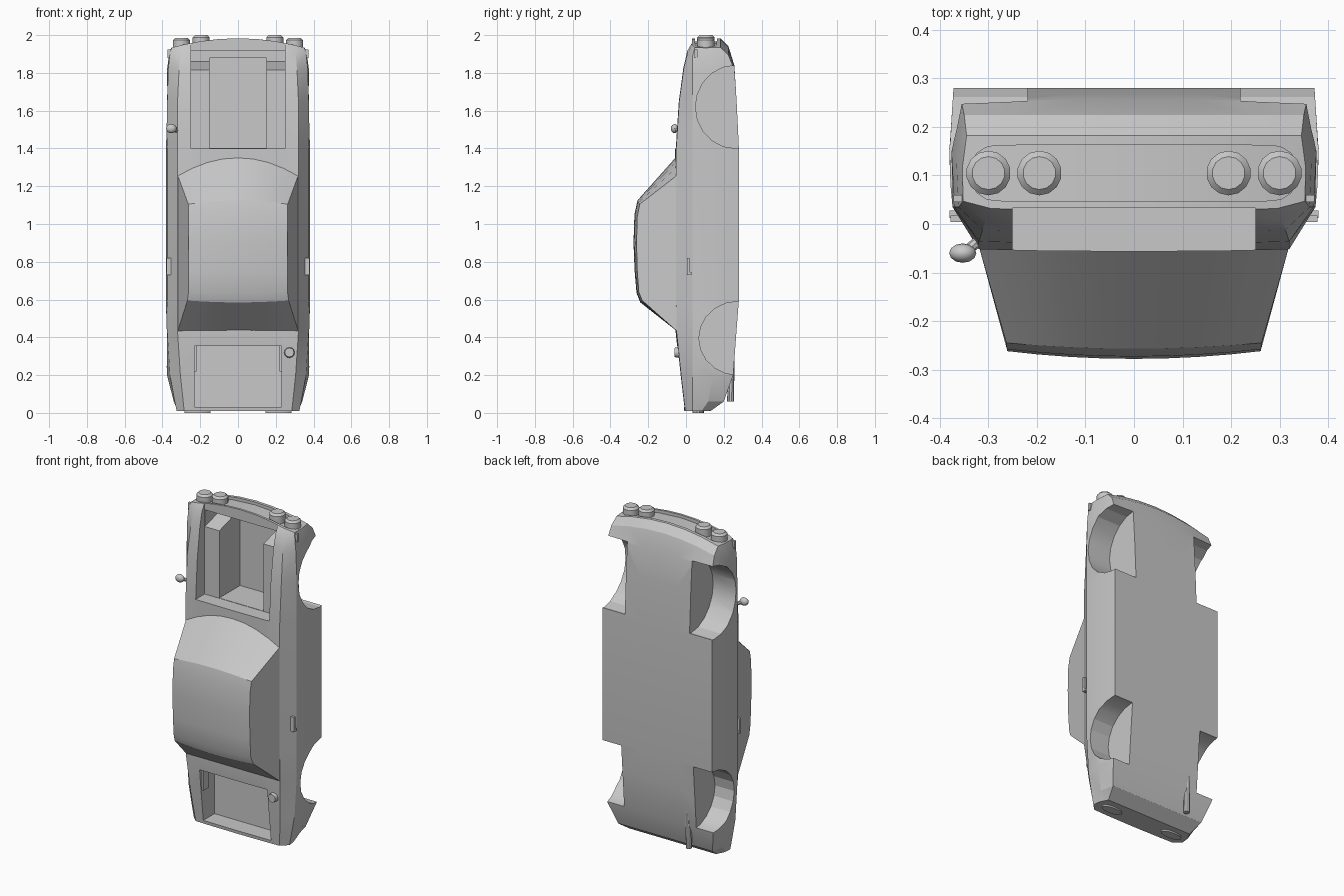
import bpy, bmesh, math
from mathutils import Matrix, Vector

if "Cube" in bpy.data.objects:
    bpy.data.objects.remove(bpy.data.objects["Cube"])

grey = bpy.data.materials.new("light_grey_paint")
grey.diffuse_color = (0.58, 0.58, 0.58, 1)
grey.use_nodes = True
grey.node_tree.nodes["Principled BSDF"].inputs["Base Color"].default_value = grey.diffuse_color


def finish(name, bm, smooth=None):
    bmesh.ops.recalc_face_normals(bm, faces=bm.faces)
    me = bpy.data.meshes.new(name)
    bm.to_mesh(me)
    bm.free()
    me.materials.append(grey)
    ob = bpy.data.objects.new(name, me)
    bpy.context.collection.objects.link(ob)
    if smooth:
        bpy.ops.object.select_all(action='DESELECT')
        ob.select_set(True)
        bpy.context.view_layer.objects.active = ob
        bpy.ops.object.shade_smooth_by_angle(angle=math.radians(smooth))
    return ob


def box(name, x0, x1, y0, y1, z0, z1):
    bm = bmesh.new()
    bmesh.ops.create_cube(bm, size=1)
    for v in bm.verts:
        v.co = Vector(((x0 + x1) / 2 + v.co.x * (x1 - x0), (y0 + y1) / 2 + v.co.y * (y1 - y0),
                       (z0 + z1) / 2 + v.co.z * (z1 - z0)))
    return finish(name, bm)


def rod(name, p, q, r0, r1=None, n=12, sy=1):
    p, q = Vector(p), Vector(q)
    bm = bmesh.new()
    bmesh.ops.create_cone(bm, cap_ends=True, segments=n, radius1=r0, radius2=r0 if r1 is None else r1,
                          depth=(q - p).length)
    rot = (q - p).to_track_quat('Z', 'Y').to_matrix().to_4x4()
    bm.transform(Matrix.Translation((p + q) / 2) @ rot @ Matrix.Diagonal((1, sy, 1, 1)))
    return finish(name, bm, 35)


def prism(name, outline, a, b):
    """Extrude an outline between two mappings a(u,v) and b(u,v)."""
    bm = bmesh.new()
    lo = [bm.verts.new(a(*p)) for p in outline]
    hi = [bm.verts.new(b(*p)) for p in outline]
    n = len(lo)
    bm.faces.new(lo)
    bm.faces.new(hi)
    for i in range(n):
        bm.faces.new((lo[i], lo[(i + 1) % n], hi[(i + 1) % n], hi[i]))
    bmesh.ops.triangulate(bm, faces=[f for f in bm.faces if len(f.verts) > 4])
    return finish(name, bm)


def cut(target, cutter):
    cutter.hide_render = True
    m = target.modifiers.new("cut", 'BOOLEAN')
    m.operation, m.object, m.solver = 'DIFFERENCE', cutter, 'EXACT'
    bpy.context.view_layer.objects.active = target
    bpy.ops.object.modifier_apply(modifier=m.name)
    bpy.data.objects.remove(cutter)


# Body shell: z, shoulder x, top y, belt x, middle x, sill x, bottom y
stations = [
    (0.01, .285, -.004, .325, .320, .295, .13),
    (0.06, .290, -.010, .335, .340, .320, .20),
    (0.20, .305, -.026, .360, .376, .360, .25),
    (0.43, .320, -.050, .374, .383, .368, .267),
    (0.60, .320, -.052, .374, .380, .372, .28),
    (1.40, .320, -.052, .374, .380, .372, .28),
    (1.65, .320, -.036, .374, .385, .368, .268),
    (1.84, .312, -.012, .370, .376, .357, .256),
    (1.94, .305, .008, .362, .366, .350, .225),
    (1.983, .295, .032, .352, .354, .345, .182)]
bm = bmesh.new()
rings = []
for z, s, yt, w, wm, ws, yb in stations:
    belt = max(.035, yt + .015)
    half = [(s * .33, yt - .004), (s * .67, yt - .003), (s, yt), (w, belt), (wm, (belt + yb) / 2),
            (ws, yb), (ws * .67, yb), (ws * .33, yb)]
    ring = [(0, yt - .005)] + half + [(0, yb)] + [(-x, y) for x, y in reversed(half)]
    bow = .4 * max(0, min(1, (z - 1.75) / .2))          # nose is bowed
    rings.append([bm.verts.new((x, y, z - bow * x * x)) for x, y in ring])
n = len(rings[0])
for a, b in zip(rings, rings[1:]):
    for i in range(n):
        bm.faces.new((a[i], a[(i + 1) % n], b[(i + 1) % n], b[i]))
for r in (rings[0], rings[-1]):                          # end caps in vertical strips
    for i in range(-3, 3):
        bm.faces.new((r[i], r[i + 1], r[(9 - i - 1) % n], r[(9 - i) % n]))
    bm.faces.new(r[3:7])
    bm.faces.new(r[12:16])
bmesh.ops.triangulate(bm, faces=bm.faces)
body = finish("car_body", bm)

# Wheel wells
for cz, cy, rz, ry, inner in ((1.62, .262, .22, .212, .22), (.395, .275, .195, .207, .245)):
    loop = [(cy + ry * math.cos(t * math.tau / 20), cz + rz * math.sin(t * math.tau / 20)) for t in range(20)]
    for sgn in (-1, 1):
        cut(body, prism("well_cutter", loop, lambda y, z: (sgn * inner, y, z), lambda y, z: (sgn * .6, y, z)))

# Engine bay with side shelves, and boot recess
cut(body, box("bay_cutter", -.25, .25, -.3, .033, 1.40, 2.2))
cut(body, box("bay_deep_cutter", -.15, .15, -.2, .235, 1.402, 1.88))
ramp = [(-.1, 1.81), (.033, 1.815), (.19, 1.86), (.19, 1.918), (-.1, 1.918)]
cut(body, prism("bay_front_cutter", ramp, lambda y, z: (-.248, y, z), lambda y, z: (.248, y, z)))
cut(body, box("boot_cutter", -.23, .23, -.3, .1, .03, .355))

# Grille recess: bowed stadium
stad = []
for sgn in (1, -1):
    stad += [(sgn * (.285 + .055 * math.cos(t)), .105 + sgn * .057 * math.sin(t))
             for t in [math.pi * (k / 8 - .5) for k in range(9)]]
    stad += [(sgn * x, .105 + sgn * .058) for x in (.15, 0, -.15)]
cut(body, prism("grille_cutter", stad, lambda x, y: (x, y, 1.965 - .4 * x * x), lambda x, y: (x, y, 2.1)))
bpy.ops.object.select_all(action='DESELECT')
body.select_set(True)
bpy.context.view_layer.objects.active = body
bpy.ops.object.shade_smooth_by_angle(angle=math.radians(18))

# Cabin: side z, centre z, half width, side y, centre y
rows = [(.43, .43, .32, -.045, -.045), (.595, .585, .268, -.232, -.242), (.64, .635, .262, -.25, -.262),
        (.75, .75, .262, -.258, -.272), (.90, .90, .262, -.262, -.278), (1.04, 1.05, .262, -.258, -.273),
        (1.105, 1.125, .263, -.245, -.257), (1.26, 1.36, .32, -.045, -.048)]
bm = bmesh.new()
grid = []
for zs, zc, w, ys, yc in rows:
    line = []
    for k in range(-4, 5):
        u = k / 4
        line.append(bm.verts.new((w * u, yc + (ys - yc) * u * u, zc + (zs - zc) * u * u)))
    grid.append(line)
for a, b in zip(grid, grid[1:]):
    for i in range(8):
        bm.faces.new((a[i], a[i + 1], b[i + 1], b[i]))
for i in (0, -1):
    bm.faces.new([line[i] for line in grid])
bm.faces.new(grid[0] + grid[-1][::-1])
finish("cabin", bm, 20)

for sgn, side in ((-1, "left"), (1, "right")):
    # Headlamps
    for x, top, kind in ((.30, 1.985, "outer"), (.195, 2.0, "inner")):
        c = lambda z: (sgn * x, .105, z)
        rod(f"{kind}_headlamp_{side}", c(1.92), c(top - .012), .046, n=14)
        rod(f"{kind}_lens_{side}", c(top - .012), c(top), .046, .034, n=14)
    # Door handles, side markers, front indicators
    box(f"door_handle_{side}", sgn * .365 - .013, sgn * .365 + .013, .004, .018, .73, .82)
    box(f"handle_button_{side}", sgn * .368 - .012, sgn * .368 + .012, .012, .028, .73, .745)
    box(f"side_marker_{side}", sgn * .362 - .01, sgn * .362 + .01, .045, .06, 1.88, 1.925)
    # Boot hinges
    box(f"boot_hinge_{side}", sgn * .232 - .012, sgn * .232 + .012, -.02, .03, .22, .355)
    # Tail lamps
    rod(f"tail_lamp_{side}", (sgn * .215, .065, .012), (sgn * .215, .065, 0), .07, n=14, sy=.42)

# Mirror
rod("mirror_stalk", (-.315, -.03, 1.49), (-.35, -.06, 1.505), .011, n=8)
bm = bmesh.new()
bmesh.ops.create_uvsphere(bm, u_segments=12, v_segments=8, radius=1)
bm.transform(Matrix.Translation((-.353, -.06, 1.505)) @ Matrix.Diagonal((.028, .02, .024, 1)))
finish("mirror_head", bm, 40)

# Fuel cap and exhaust pipe
rod("fuel_cap", (.272, -.03, .32), (.272, -.062, .32), .03, .024, n=12)
rod("exhaust_pipe", (-.185, .236, .06), (-.185, .24, .36), .018, n=10)
